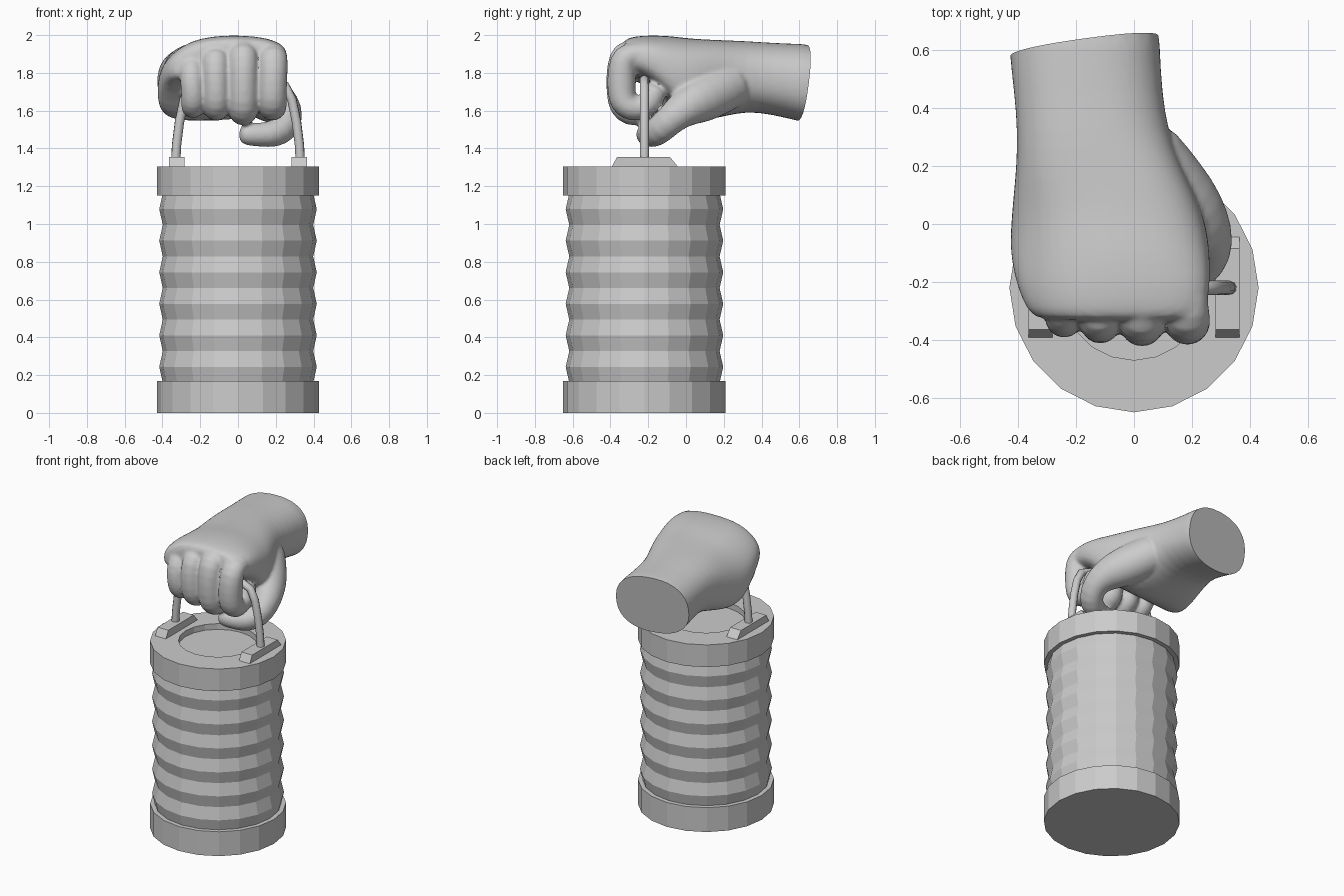
import bpy, bmesh, math
from mathutils import Vector

if "Cube" in bpy.data.objects:
    bpy.data.objects.remove(bpy.data.objects["Cube"])

CY = -0.22  # can axis


def finish(bm, name):
    bmesh.ops.recalc_face_normals(bm, faces=bm.faces)
    me = bpy.data.meshes.new(name)
    bm.to_mesh(me)
    bm.free()
    ob = bpy.data.objects.new(name, me)
    bpy.context.collection.objects.link(ob)
    return ob


def loft(bm, rings):
    """Skin a list of equal-length point rings and cap both ends."""
    vs = [[bm.verts.new(p) for p in ring] for ring in rings]
    n = len(vs[0])
    for a, b in zip(vs, vs[1:]):
        for i in range(n):
            j = (i + 1) % n
            bm.faces.new((a[i], a[j], b[j], b[i]))
    bm.faces.new(vs[0][::-1])
    bm.faces.new(vs[-1])


def lathe(name, profile, n=20):
    bm = bmesh.new()
    loft(bm, [[(r * math.sin(2 * math.pi * i / n), CY - r * math.cos(2 * math.pi * i / n), z)
               for i in range(n)] for r, z in profile])
    return finish(bm, name)


def tube(bm, pts, n=16, round_end=True):
    """Sweep circles along (x, y, z, radius) points."""
    pts = [(Vector(p[:3]), p[3]) for p in pts]
    if round_end:
        p, r = pts[-1]
        d = (p - pts[-2][0]).normalized()
        pts[-1] = (p - d * r * 0.5, r)
        pts += [(p + d * r * 0.1, r * 0.9), (p + d * r * 0.55, r * 0.6)]
    rings, u, prev = [], Vector((1, 0, 0)), None
    for i, (p, r) in enumerate(pts):
        t = (pts[min(i + 1, len(pts) - 1)][0] - pts[max(i - 1, 0)][0]).normalized()
        if prev is None:
            u = t.orthogonal().normalized()
        else:
            u = prev.rotation_difference(t) @ u
        prev = t
        v = t.cross(u)
        rings.append([p + r * (math.cos(a) * u + math.sin(a) * v)
                      for a in (2 * math.pi * k / n for k in range(n))])
    loft(bm, rings)


# Can: base rim, ribbed body, lid with round recess
lathe("can_base", [(0.43, 0), (0.43, 0.17), (0.39, 0.17)])
ribs = [(0.398 if k % 2 == 0 else 0.417, 0.16 + k * 0.0835) for k in range(13)]
lathe("can_body", ribs)
lathe("can_lid", [(0.39, 1.15), (0.43, 1.15), (0.43, 1.305), (0.25, 1.305), (0.25, 1.265)])

# Handle brackets
for s, side in ((-1, "left"), (1, "right")):
    bm = bmesh.new()
    prof = [(-0.395, 1.30), (-0.365, 1.355), (-0.085, 1.355), (-0.04, 1.30)]
    loft(bm, [[(s * x, y, z) for y, z in prof] for x in (0.282, 0.365)])
    finish(bm, side + "_handle_bracket")

# Wire handle
half = [(0.33, 1.33), (0.325, 1.42), (0.31, 1.54), (0.285, 1.66), (0.25, 1.73), (0.18, 1.762)]
path = half + [(-x, z) for x, z in reversed(half)]
bm = bmesh.new()
tube(bm, [(x, CY, z, 0.025) for x, z in path], n=10, round_end=False)
handle = finish(bm, "wire_handle")

# Hand: wrist and palm loft (y, x min, x max, z min, z max)
bm = bmesh.new()
sections = [(0.78, -0.44, 0.09, 1.50, 1.945), (0.61, -0.435, 0.09, 1.54, 1.955),
            (0.45, -0.415, 0.10, 1.58, 1.96), (0.32, -0.405, 0.12, 1.595, 1.97),
            (0.20, -0.408, 0.165, 1.57, 1.975), (0.10, -0.418, 0.215, 1.55, 1.98),
            (0.02, -0.425, 0.245, 1.55, 1.985), (-0.06, -0.43, 0.26, 1.60, 1.995),
            (-0.13, -0.425, 0.265, 1.69, 2.0), (-0.22, -0.405, 0.265, 1.77, 2.0),
            (-0.30, -0.37, 0.25, 1.79, 1.99), (-0.34, -0.33, 0.23, 1.80, 1.97)]
rings = []
for y, x0, x1, z0, z1 in sections:
    e = 0.85 if y > 0.25 else 0.72
    slope = max(0, min(1, (0.3 - y) / 0.4))
    ring = []
    for k in range(24):
        c, s = math.cos(k * math.pi / 12), math.sin(k * math.pi / 12)
        x = (x0 + x1) / 2 + (x1 - x0) / 2 * math.copysign(abs(c) ** e, c)
        z = (z0 + z1) / 2 + (z1 - z0) / 2 * math.copysign(abs(s) ** e, s)
        ring.append((x, y, z - slope * 0.9 * max(0, -0.08 - x) ** 2))
    rings.append(ring)
loft(bm, rings)

# Curled fingers (x, radius, top, bottom, front), little finger last
for x, r, top, bot, front in ((0.187, 0.078, 1.985, 1.535, -0.42), (0.028, 0.078, 2.0, 1.51, -0.425),
                              (-0.118, 0.070, 1.97, 1.535, -0.415), (-0.245, 0.064, 1.915, 1.55, -0.395)):
    f = front + r
    yz = [(-0.18, top - r - 0.015), (f + 0.08, top - r - 0.005), (f + 0.015, top - r - 0.02),
          (f, top - r - 0.09), (f, 1.70), (f + 0.01, bot + r + 0.03), (f + 0.05, bot + r),
          (-0.24, bot + r), (-0.19, bot + r + 0.03), (-0.165, bot + r + 0.09)]
    tube(bm, [(x * (1 if z > 1.7 else 0.97), y, z, r * (1 if y < f + 0.06 else 0.88))
              for y, z in yz])

# Thumb tucked below the fingers
tube(bm, [(0.0, 0.30, 1.77, 0.13), (0.09, 0.18, 1.71, 0.13), (0.17, 0.08, 1.66, 0.13),
          (0.235, 0.0, 1.62, 0.105), (0.268, -0.07, 1.565, 0.082), (0.25, -0.13, 1.505, 0.078),
          (0.19, -0.175, 1.475, 0.075), (0.12, -0.195, 1.472, 0.064), (0.04, -0.21, 1.475, 0.062)])
hand = finish(bm, "hand")

# Blend the hand into one skin
m = hand.modifiers.new("round", "SUBSURF")
m.levels = m.render_levels = 1
m = hand.modifiers.new("blend", "REMESH")
m.mode, m.voxel_size = "VOXEL", 0.011
m = hand.modifiers.new("soften", "SMOOTH")
m.factor, m.iterations = 0.5, 4
me = bpy.data.meshes.new_from_object(hand.evaluated_get(bpy.context.evaluated_depsgraph_get()))
hand.modifiers.clear()

# Cut the wrist off with a slanted flat end
bm = bmesh.new()
bm.from_mesh(me)
cut = bmesh.ops.bisect_plane(bm, geom=bm.verts[:] + bm.edges[:] + bm.faces[:],
                             plane_co=(-0.17, 0.615, 1.75), plane_no=(-0.14, 1, -0.13),
                             clear_outer=True)
bmesh.ops.holes_fill(bm, edges=[g for g in cut["geom_cut"] if isinstance(g, bmesh.types.BMEdge)], sides=0)
bm.to_mesh(me)
bm.free()
hand.data = me

for ob in (hand, handle):
    bpy.ops.object.select_all(action="DESELECT")
    ob.select_set(True)
    bpy.context.view_layer.objects.active = ob
    bpy.ops.object.shade_smooth_by_angle(angle=math.radians(45))
